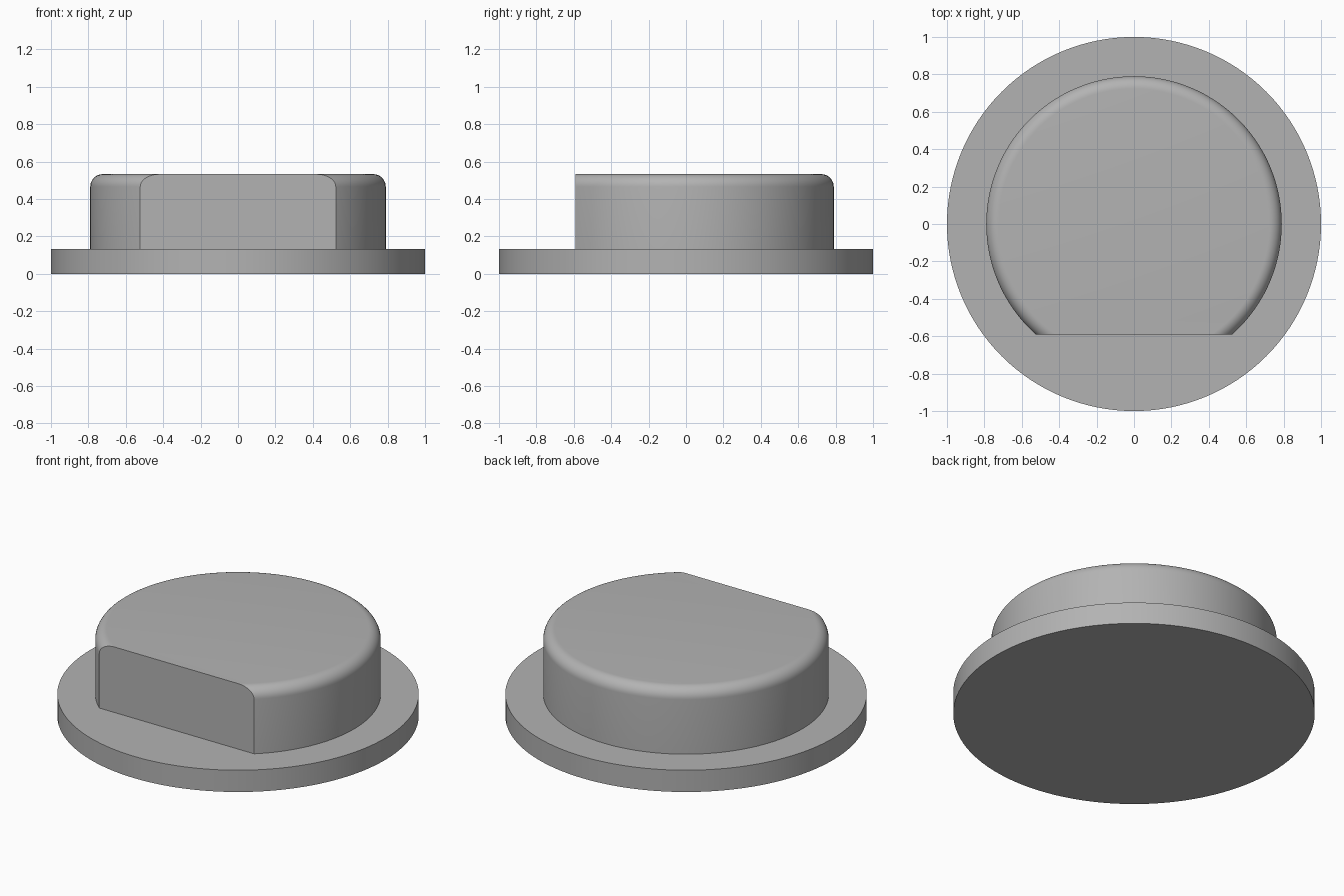
import bpy
import bmesh
import math
from mathutils import Vector

cube = bpy.data.objects.get("Cube")
if cube:
    bpy.data.objects.remove(cube, do_unlink=True)

SEGMENTS = 128
FLANGE_R, FLANGE_H = 1.0, 0.133
BOSS_R, BOSS_TOP, FILLET = 0.79, 0.533, 0.067
FLAT_Y = -0.592

grey = bpy.data.materials.new("plain grey")
colour = (0.45, 0.45, 0.45, 1)
grey.diffuse_color = colour
grey.use_nodes = True
grey.node_tree.nodes["Principled BSDF"].inputs["Base Color"].default_value = colour


def lathe(name, profile, flat_y=None):
    """Revolve an (r, z) profile, cap both ends and optionally slice a flat."""
    bm = bmesh.new()
    verts = [bm.verts.new((r, 0, z)) for r, z in profile]
    edges = [bm.edges.new(pair) for pair in zip(verts, verts[1:])]
    bmesh.ops.spin(bm, geom=verts + edges, axis=(0, 0, 1), cent=(0, 0, 0),
                   angle=math.tau, steps=SEGMENTS)
    bmesh.ops.remove_doubles(bm, verts=bm.verts[:], dist=1e-4)
    bmesh.ops.holes_fill(bm, edges=bm.edges[:], sides=0)
    if flat_y is not None:
        bmesh.ops.bisect_plane(bm, geom=bm.verts[:] + bm.edges[:] + bm.faces[:],
                               plane_co=Vector((0, flat_y, 0)),
                               plane_no=Vector((0, -1, 0)), clear_outer=True)
        bmesh.ops.holes_fill(bm, edges=[e for e in bm.edges if e.is_boundary], sides=0)
    bmesh.ops.recalc_face_normals(bm, faces=bm.faces[:])
    mesh = bpy.data.meshes.new(name)
    bm.to_mesh(mesh)
    bm.free()
    mesh.materials.append(grey)
    obj = bpy.data.objects.new(name, mesh)
    bpy.context.collection.objects.link(obj)
    bpy.ops.object.select_all(action="DESELECT")
    obj.select_set(True)
    bpy.context.view_layer.objects.active = obj
    bpy.ops.object.shade_smooth_by_angle(angle=math.radians(30))
    return obj


# Round base flange
lathe("base_flange", [(FLANGE_R, 0), (FLANGE_R, FLANGE_H)])

# Raised boss with a rounded top rim and a flat cut across the front
STEPS = 10
rim = [(BOSS_R - FILLET + FILLET * math.cos(a), BOSS_TOP - FILLET + FILLET * math.sin(a))
       for a in (math.pi / 2 * i / STEPS for i in range(STEPS + 1))]
lathe("raised_boss", [(BOSS_R, FLANGE_H - 0.01)] + rim, FLAT_Y)
